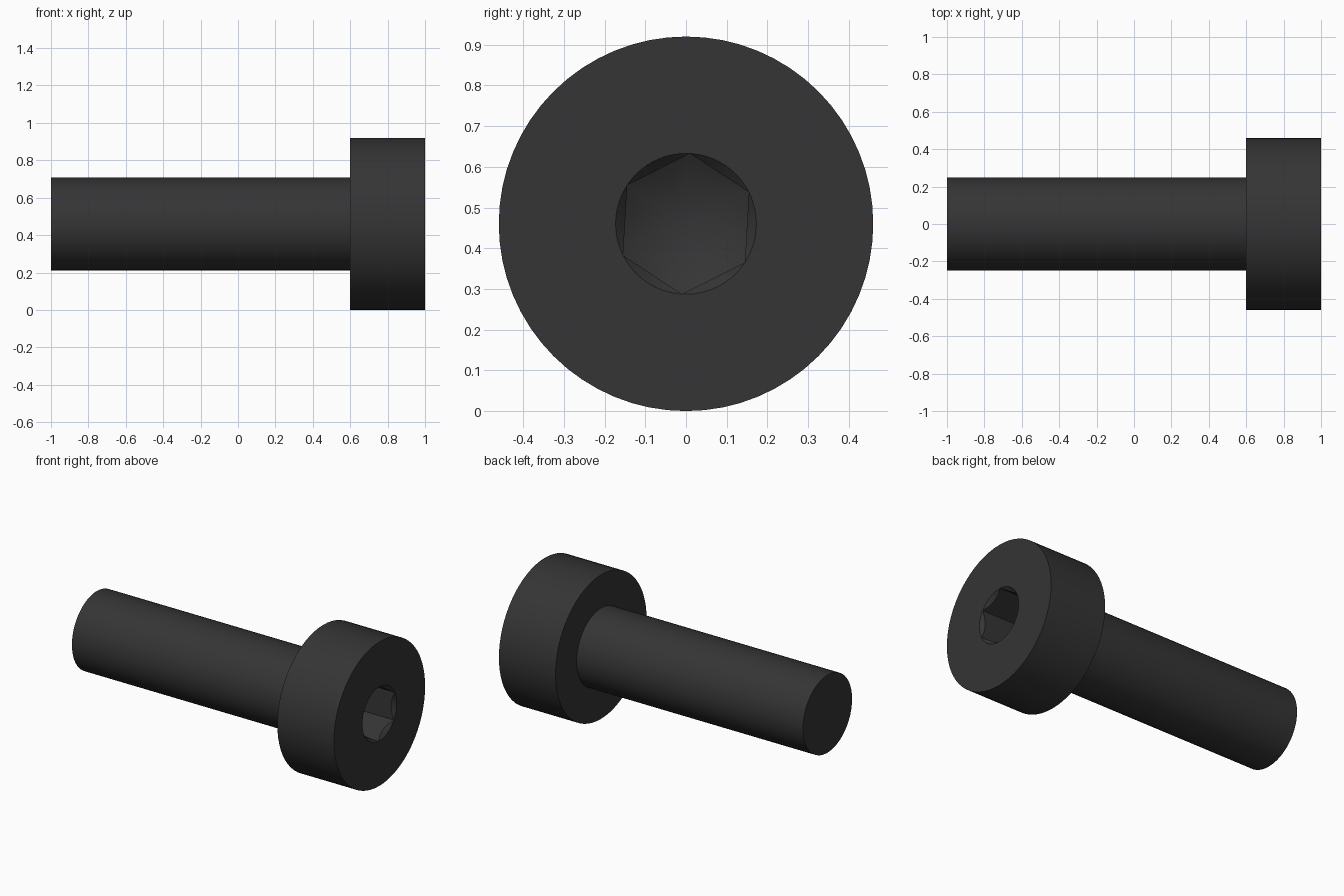
import bpy, bmesh, math
from mathutils import Matrix, Vector

if "Cube" in bpy.data.objects:
    bpy.data.objects.remove(bpy.data.objects["Cube"])

AXIS_Z = 0.46


def make_object(name, bm):
    bmesh.ops.remove_doubles(bm, verts=bm.verts, dist=1e-5)
    bmesh.ops.recalc_face_normals(bm, faces=bm.faces)
    mesh = bpy.data.meshes.new(name)
    bm.to_mesh(mesh)
    bm.free()
    obj = bpy.data.objects.new(name, mesh)
    bpy.context.collection.objects.link(obj)
    return obj


def revolve(name, profile, steps=64):
    """Spin (x, radius) points around the bolt axis."""
    bm = bmesh.new()
    verts = [bm.verts.new((x, 0, AXIS_Z + r)) for x, r in profile]
    edges = [bm.edges.new(pair) for pair in zip(verts, verts[1:])]
    bmesh.ops.spin(bm, geom=verts + edges, cent=(0, 0, AXIS_Z), axis=(1, 0, 0),
                   angle=math.tau, steps=steps)
    return make_object(name, bm)


def boolean(target, cutter, operation):
    mod = target.modifiers.new("cut", 'BOOLEAN')
    mod.operation, mod.solver, mod.object = operation, 'EXACT', cutter
    bpy.context.view_layer.objects.active = target
    bpy.ops.object.modifier_apply(modifier=mod.name)
    bpy.data.objects.remove(cutter)


# Head and shank
bolt = revolve("cap_screw", [(-1, 0), (-1, 0.248), (0.6, 0.248),
                             (0.6, 0.46), (1, 0.46), (1, 0)])

# Hexagonal socket with a conical floor
bm = bmesh.new()
ring = []
for k in range(6):
    a = math.radians(86.7 + 60 * k)
    ring.append(bm.verts.new((0.5, 0.173 * math.cos(a), AXIS_Z + 0.173 * math.sin(a))))
base = bm.faces.new(ring)
ext = bmesh.ops.extrude_face_region(bm, geom=[base], use_keep_orig=True)
bmesh.ops.translate(bm, vec=(0.6, 0, 0),
                    verts=[g for g in ext["geom"] if isinstance(g, bmesh.types.BMVert)])
socket = make_object("hex_socket_cutter", bm)
drill = revolve("drill_cutter", [(0.66, 0), (0.77, 0.19), (1.05, 0.19), (1.05, 0)])
boolean(socket, drill, 'INTERSECT')
boolean(bolt, socket, 'DIFFERENCE')

# Countersunk rim of the socket
rim = revolve("rim_cutter", [(0.9, 0), (0.9, 0.073), (1.02, 0.193), (1.02, 0)])
boolean(bolt, rim, 'DIFFERENCE')

# Black finish and smooth sides
black = bpy.data.materials.new("black_steel")
black.diffuse_color = (0.035, 0.035, 0.035, 1)
black.use_nodes = True
black.node_tree.nodes["Principled BSDF"].inputs["Base Color"].default_value = black.diffuse_color
bolt.data.materials.clear()
bolt.data.materials.append(black)
bpy.ops.object.select_all(action='DESELECT')
bolt.select_set(True)
bpy.context.view_layer.objects.active = bolt
bpy.ops.object.shade_smooth_by_angle(angle=math.radians(25))
